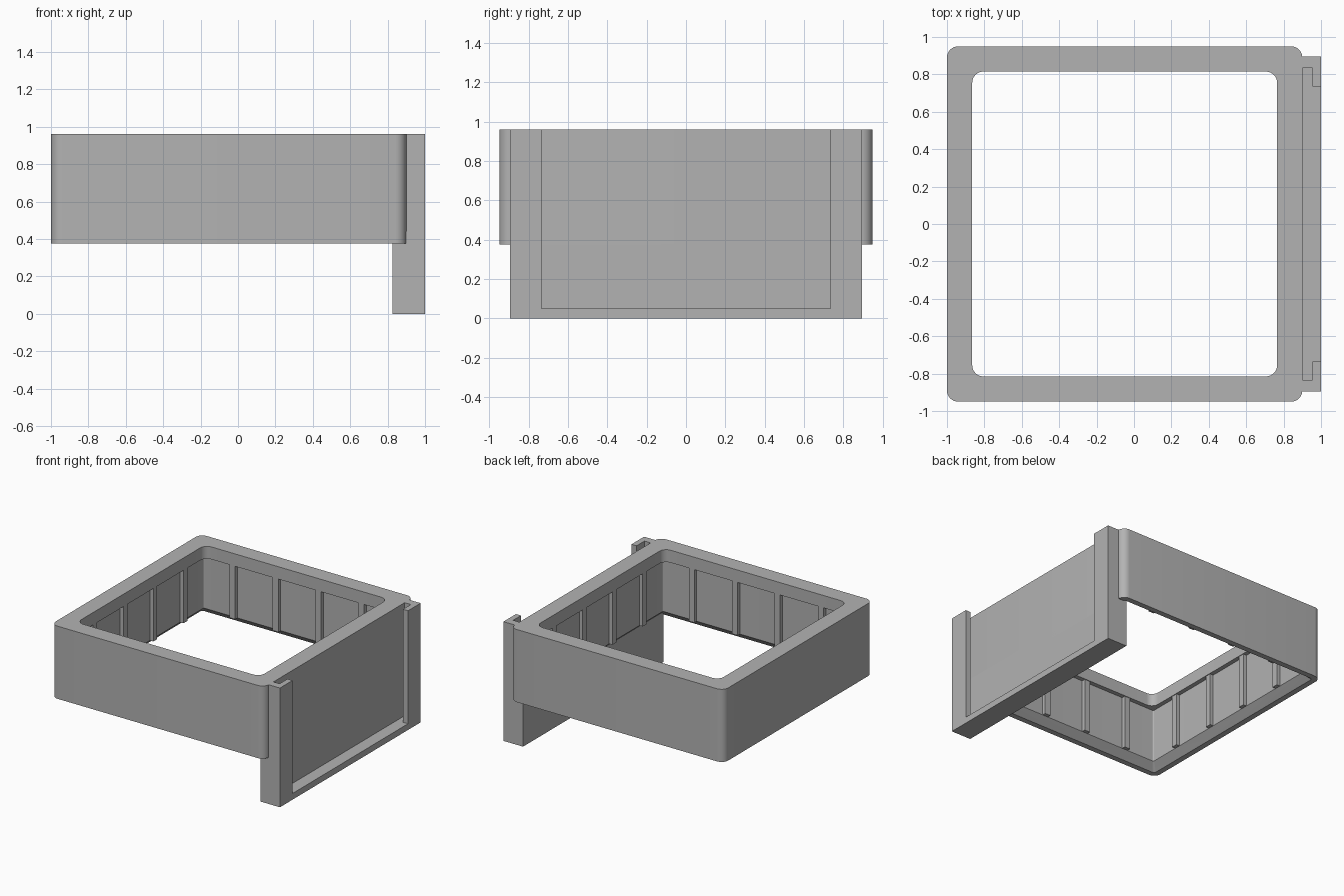
import bpy, bmesh, math
from mathutils import Vector

if "Cube" in bpy.data.objects:
    bpy.data.objects.remove(bpy.data.objects["Cube"], do_unlink=True)

GREY = (0.45, 0.45, 0.45, 1)
grey = bpy.data.materials.new("plain grey")
grey.use_nodes = True
grey.diffuse_color = GREY
grey.node_tree.nodes["Principled BSDF"].inputs["Base Color"].default_value = GREY

CX, HALF = -0.05, 0.95          # frame centre and half width
BOTTOM, TOP = 0.375, 0.96       # frame heights
BACK, LIP, FACE = 0.90, 0.955, 1.0   # depths of the panel slot
HOLDER_Y = 0.895


def finish(name, bm, smooth=False):
    bmesh.ops.recalc_face_normals(bm, faces=bm.faces)
    mesh = bpy.data.meshes.new(name)
    bm.to_mesh(mesh)
    bm.free()
    mesh.materials.append(grey)
    obj = bpy.data.objects.new(name, mesh)
    bpy.context.collection.objects.link(obj)
    if smooth:
        bpy.ops.object.select_all(action='DESELECT')
        obj.select_set(True)
        bpy.context.view_layer.objects.active = obj
        bpy.ops.object.shade_smooth_by_angle(angle=math.radians(30))


def prism(name, outline, z0, z1):
    """Extrude an xy outline between two heights."""
    bm = bmesh.new()
    face = bm.faces.new([bm.verts.new((x, y, z0)) for x, y in outline])
    top = bmesh.ops.extrude_face_region(bm, geom=[face], use_keep_orig=True)["geom"]
    bmesh.ops.translate(bm, vec=(0, 0, z1 - z0),
                        verts=[v for v in top if isinstance(v, bmesh.types.BMVert)])
    finish(name, bm)


def box(name, x0, x1, y0, y1, z0, z1):
    prism(name, [(x0, y0), (x1, y0), (x1, y1), (x0, y1)], z0, z1)


def rounded_square(bm, inset, z, radius, steps=8):
    core = HALF - inset - radius
    verts = []
    for q, (sx, sy) in enumerate([(1, 1), (-1, 1), (-1, -1), (1, -1)]):
        for i in range(steps + 1):
            a = math.pi / 2 * (q + i / steps)
            verts.append(bm.verts.new((CX + sx * core + radius * math.cos(a),
                                       sy * core + radius * math.sin(a), z)))
    return verts


# Square frame: wall section of (inset, height, corner radius) swept round
section = [(0, BOTTOM, 0.06), (0, TOP, 0.06), (0.135, TOP, 0.06), (0.135, 0.86, 0.06),
           (0.1, 0.86, 0.01), (0.1, 0.43, 0.01), (0.045, BOTTOM, 0.02)]
bm = bmesh.new()
rings = [rounded_square(bm, *s) for s in section]
for a, b in zip(rings, rings[1:] + rings[:1]):
    for i in range(len(a)):
        j = (i + 1) % len(a)
        bm.faces.new((a[i], a[j], b[j], b[i]))
finish("square_frame", bm, smooth=True)

# Upright ribs, four on each inner wall
bm = bmesh.new()
for side in range(4):
    angle = side * math.pi / 2
    out = Vector((math.cos(angle), math.sin(angle), 0))
    along = Vector((-out.y, out.x, 0))
    size = (0.045, 0.05, 0.43) if side % 2 == 0 else (0.05, 0.045, 0.43)
    for offset in (-0.575, -0.19, 0.19, 0.575):
        rib = bmesh.ops.create_cube(bm, size=1)["verts"]
        bmesh.ops.scale(bm, vec=size, verts=rib)
        bmesh.ops.translate(bm, vec=Vector((CX, 0, 0.645)) + out * 0.843 + along * offset,
                            verts=rib)
finish("wall_ribs", bm)

# Panel holder: back plate below the frame, floor, and two slotted posts
box("holder_back_plate", 0.825, BACK, -HOLDER_Y, HOLDER_Y, 0.05, 0.44)
box("holder_floor", 0.825, FACE, -HOLDER_Y, HOLDER_Y, 0, 0.05)
post = [(BACK, HOLDER_Y), (FACE, HOLDER_Y), (FACE, 0.735),
        (LIP, 0.735), (LIP, 0.835), (BACK, 0.835)]
for name, s in (("back_slot_post", 1), ("front_slot_post", -1)):
    prism(name, [(x, s * y) for x, y in post], 0.05, TOP)
